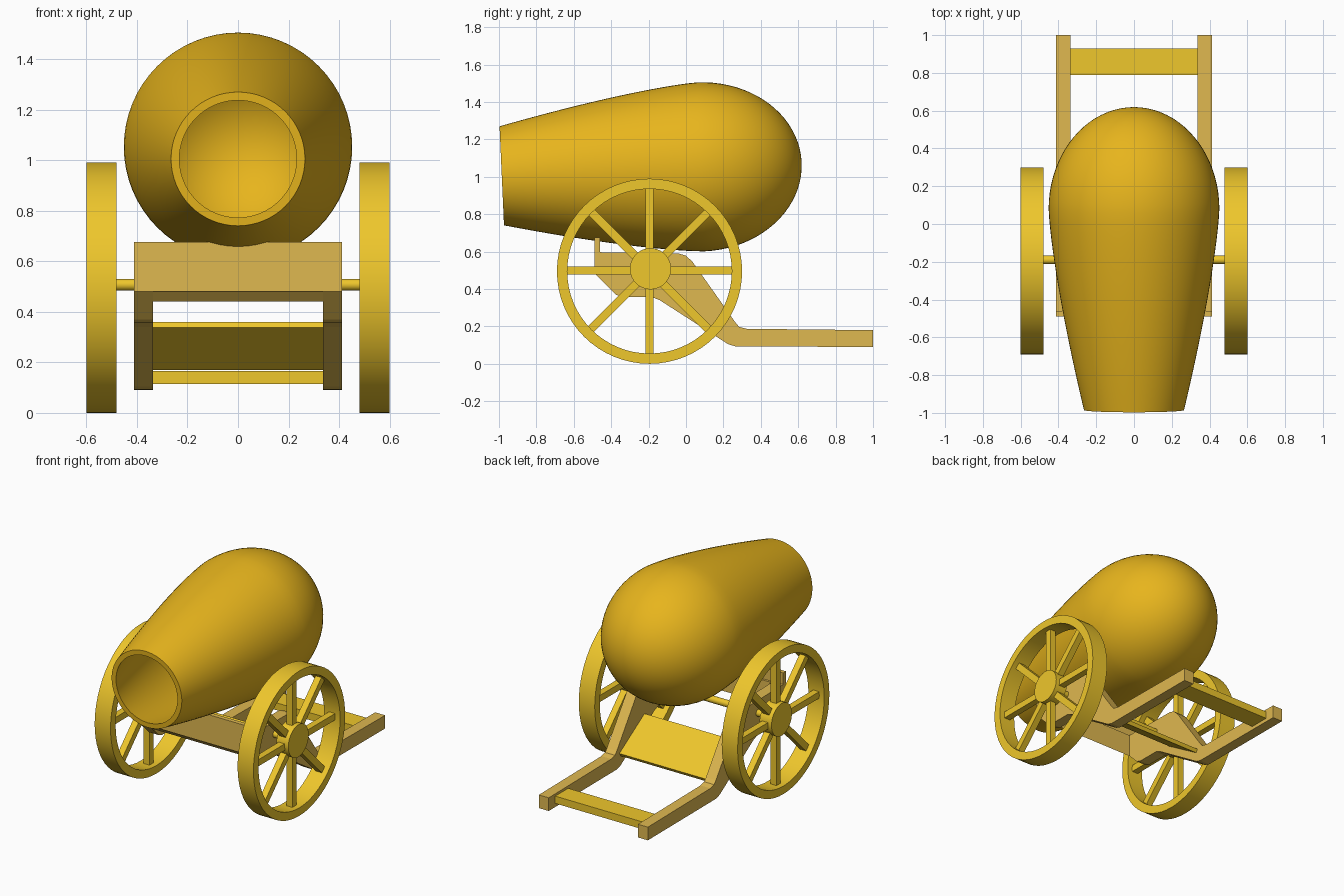
import bpy, bmesh
from math import pi, sin, cos, sqrt, atan2, radians
from mathutils import Matrix, Vector

if "Cube" in bpy.data.objects:
    bpy.data.objects.remove(bpy.data.objects["Cube"])


def material(name, rgb):
    m = bpy.data.materials.new(name)
    m.diffuse_color = (*rgb, 1)
    m.use_nodes = True
    m.node_tree.nodes["Principled BSDF"].inputs["Base Color"].default_value = m.diffuse_color
    return m


GOLD = material("dark_gold", (0.80, 0.46, 0.012))
BRASS = material("brass", (0.86, 0.57, 0.025))
WOOD = material("pale_wood", (0.74, 0.48, 0.08))


def finish(name, bm, mat, smooth=False):
    bmesh.ops.recalc_face_normals(bm, faces=bm.faces)
    me = bpy.data.meshes.new(name)
    bm.to_mesh(me)
    bm.free()
    ob = bpy.data.objects.new(name, me)
    bpy.context.collection.objects.link(ob)
    me.materials.append(mat)
    if smooth:
        bpy.ops.object.select_all(action='DESELECT')
        ob.select_set(True)
        bpy.context.view_layer.objects.active = ob
        bpy.ops.object.shade_smooth_by_angle(angle=radians(35))
    return ob


def add_box(bm, size, loc, tilt=0.0):
    mat = (Matrix.Translation(loc) @ Matrix.Rotation(tilt, 4, 'X')
           @ Matrix.Diagonal((*size, 1)))
    bmesh.ops.create_cube(bm, size=1, matrix=mat)


def box(name, size, loc, mat, tilt=0.0):
    bm = bmesh.new()
    add_box(bm, size, loc, tilt)
    return finish(name, bm, mat)


def lathe(name, profile, matrix, mat, closed=False, steps=64):
    """Spin (along, radius) points round the local x axis."""
    bm = bmesh.new()
    vs = [bm.verts.new((s, 0, r)) for s, r in profile]
    pairs = list(zip(vs, vs[1:])) + ([(vs[-1], vs[0])] if closed else [])
    edges = [bm.edges.new(p) for p in pairs]
    bmesh.ops.spin(bm, geom=vs + edges, cent=(0, 0, 0), axis=(1, 0, 0),
                   angle=2 * pi, steps=steps, use_duplicate=False)
    bmesh.ops.remove_doubles(bm, verts=bm.verts, dist=1e-4)
    bm.transform(matrix)
    return finish(name, bm, mat, True)


def extrude_x(name, pts, x0, x1, mat):
    """Extrude a (y, z) outline between two x positions."""
    bm = bmesh.new()
    f = bm.faces.new([bm.verts.new((x0, y, z)) for y, z in pts])
    ret = bmesh.ops.extrude_face_region(bm, geom=[f])
    bmesh.ops.translate(bm, vec=(x1 - x0, 0, 0),
                        verts=[v for v in ret["geom"] if isinstance(v, bmesh.types.BMVert)])
    return finish(name, bm, mat)


# Barrel: tapered front, elliptical breech, hollow shell with an open muzzle
PEAK, LENGTH, WALL = 1.065, 1.605, 0.033


def shell(peak_r, mouth_r, end):
    front = [(PEAK * i / 20, peak_r - (peak_r - mouth_r) * (1 - i / 20) ** 1.35) for i in range(20)]
    back = [(PEAK + (end - PEAK) * sin(a), peak_r * cos(a))
            for a in (pi / 2 * i / 20 for i in range(20))]
    return front + back + [(end, 0)]


outer = shell(0.452, 0.265, LENGTH)
inner = shell(0.452 - WALL, 0.265 - WALL, LENGTH - WALL)
axis_frame = (Matrix.Translation((0, -0.985, 1.005)) @ Matrix.Rotation(0.045, 4, 'X')
              @ Matrix.Rotation(pi / 2, 4, 'Z'))
lathe("barrel", inner[::-1] + outer, axis_frame, GOLD)

# Wheels: rim, hub and four full-width spoke bars
WY, WZ = -0.195, 0.495
for side, sx in (("left", -1), ("right", 1)):
    place = Matrix.Translation((sx * 0.54, WY, WZ))
    lathe(side + "_wheel_rim", [(-0.06, 0.495), (0.06, 0.495), (0.06, 0.44), (-0.06, 0.44)],
          place, BRASS, closed=True)
    hub = Matrix.Translation((sx * 0.545, -0.19, 0.508))
    lathe(side + "_wheel_hub", [(-0.045, 0), (-0.045, 0.11), (0.045, 0.11), (0.045, 0)],
          hub, BRASS)
    bm = bmesh.new()
    for k in range(4):
        add_box(bm, (0.045, 0.045, 0.9), (sx * 0.54, WY, WZ + 0.004), k * pi / 4)
    finish(side + "_wheel_spokes", bm, BRASS)

# Axle
lathe("axle", [(-0.52, 0), (-0.52, 0.023), (0.52, 0.023), (0.52, 0)],
      Matrix.Translation((0, -0.19, 0.507)), BRASS, steps=24)

# Carriage side cheeks with trailing legs
cheek = [(-0.485, 0.597), (-0.04, 0.59), (0.0, 0.578), (0.035, 0.545), (0.265, 0.22),
         (0.285, 0.197), (0.325, 0.187), (1.0, 0.18), (1.0, 0.09), (0.265, 0.093),
         (0.225, 0.105), (-0.14, 0.34), (-0.18, 0.356), (-0.34, 0.357),
         (-0.375, 0.37), (-0.485, 0.48)]
for side, sx in (("left", -1), ("right", 1)):
    extrude_x(side + "_carriage_cheek", cheek, sx * 0.337, sx * 0.412, WOOD)

# Front board across the cheeks, with a bevelled lower tongue between them
box("front_board", (0.824, 0.03, 0.195), (0, -0.475, 0.578), WOOD)
extrude_x("front_board_tongue", [(-0.485, 0.482), (-0.445, 0.44), (-0.445, 0.595), (-0.485, 0.595)],
          -0.34, 0.34, WOOD)

# Sloping middle board and tail crossbar
box("middle_board", (0.68, 0.32, 0.026), (0, 0.095, 0.265), BRASS, tilt=-atan2(0.255, 0.41))
box("tail_crossbar", (0.68, 0.14, 0.05), (0, 0.86, 0.14), BRASS)
